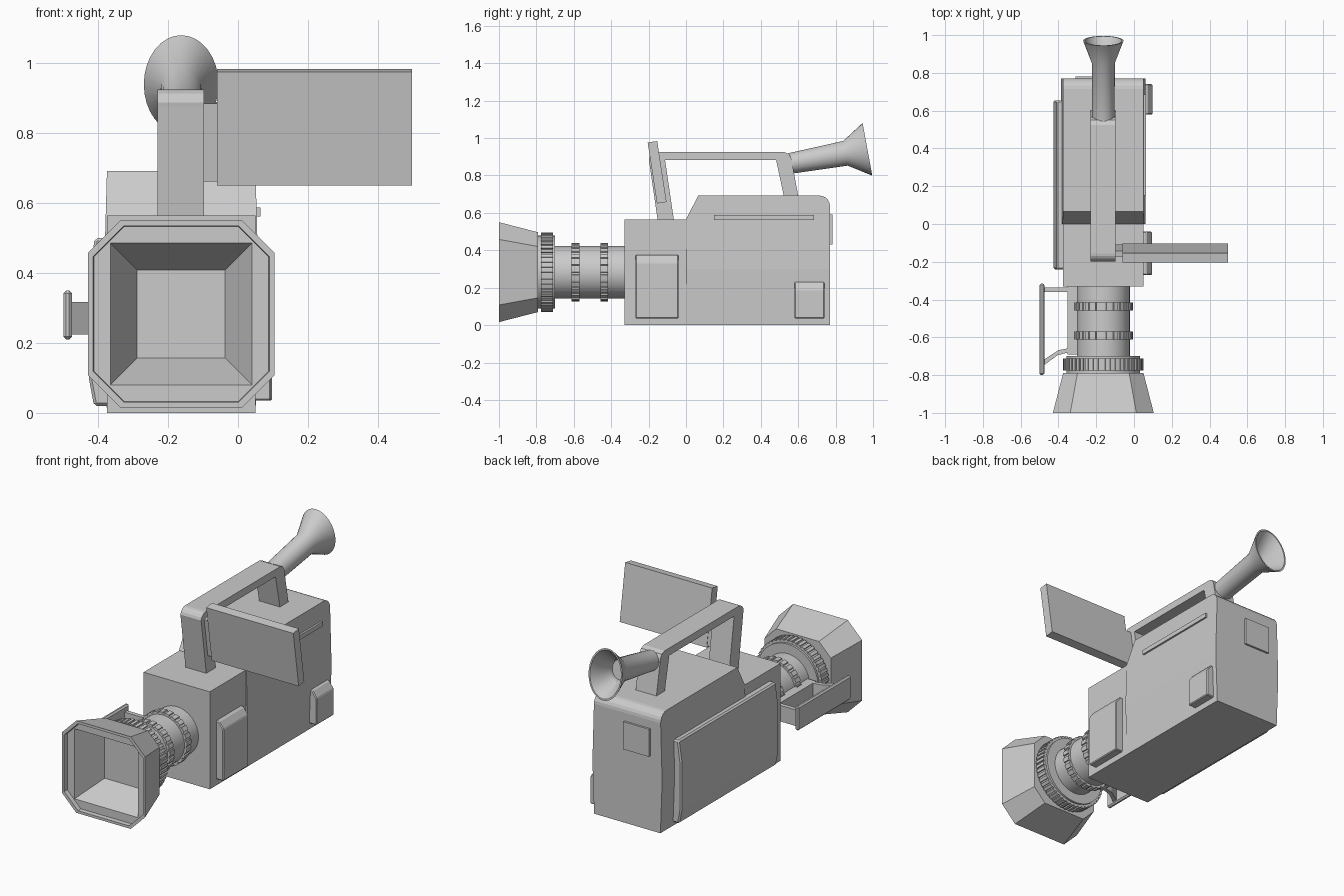
import bpy, bmesh, math
from mathutils import Vector

if "Cube" in bpy.data.objects:
    bpy.data.objects.remove(bpy.data.objects["Cube"])

CX, LZ = -0.1625, 0.283   # body centre line, lens axis height


def finish(name, bm, smooth=False, bevel=0):
    bmesh.ops.remove_doubles(bm, verts=bm.verts[:], dist=1e-5)
    bmesh.ops.recalc_face_normals(bm, faces=bm.faces[:])
    me = bpy.data.meshes.new(name)
    bm.to_mesh(me)
    bm.free()
    ob = bpy.data.objects.new(name, me)
    bpy.context.collection.objects.link(ob)
    if smooth:
        bpy.ops.object.select_all(action='DESELECT')
        ob.select_set(True)
        bpy.context.view_layer.objects.active = ob
        bpy.ops.object.shade_smooth_by_angle(angle=math.radians(30))
    if bevel:
        m = ob.modifiers.new("edge", 'BEVEL')
        m.width, m.segments = bevel, 1
    return ob


def loft_bm(rings, closed=False):
    """Skin equal-count rings; cap the ends, or join last ring to first."""
    bm = bmesh.new()
    vs = [[bm.verts.new(p) for p in r] for r in rings]
    n = len(vs[0])
    pairs = list(zip(vs, vs[1:])) + ([(vs[-1], vs[0])] if closed else [])
    for a, b in pairs:
        for i in range(n):
            j = (i + 1) % n
            bm.faces.new((a[i], a[j], b[j], b[i]))
    if not closed:
        bm.faces.new(vs[0])
        bm.faces.new(vs[-1])
    return bm


def prism_bm(pts, axis, lo, hi):
    def place(p, t):
        return {'x': (t, p[0], p[1]), 'y': (p[0], t, p[1]), 'z': (p[0], p[1], t)}[axis]
    return loft_bm([[place(p, t) for p in pts] for t in (lo, hi)])


def prism(name, pts, axis, lo, hi, bevel=0):
    return finish(name, prism_bm(pts, axis, lo, hi), bevel=bevel)


def box(name, x, y, z, bevel=0):
    return prism(name, [(x[0], y[0]), (x[1], y[0]), (x[1], y[1]), (x[0], y[1])], 'z', *z, bevel=bevel)


def arc(cx, cy, r, a0, a1, n=5):
    return [(cx + r * math.cos(math.radians(a0 + (a1 - a0) * i / n)),
             cy + r * math.sin(math.radians(a0 + (a1 - a0) * i / n))) for i in range(n + 1)]


def lens_ring(y, r, n=48):
    return [(CX + r * math.cos(2 * math.pi * i / n), y, LZ + r * math.sin(2 * math.pi * i / n))
            for i in range(n)]


# Main body: front block and taller rear with slightly bulging sides
box("body_front", (-0.375, 0.05), (-0.33, 0.02), (0, 0.565))
bm = prism_bm([(0, 0), (0, 0.565), (0.065, 0.692)] + arc(0.715, 0.637, 0.055, 90, 0) + [(0.77, 0)],
              'x', -0.375, 0.05)
bmesh.ops.bisect_plane(bm, geom=bm.verts[:] + bm.edges[:] + bm.faces[:],
                       plane_co=(0, 0, 0.3), plane_no=(0, 0, 1))
for v in bm.verts:
    t = v.co.z / 0.3 if v.co.z < 0.3 else (0.692 - v.co.z) / 0.392
    v.co.x += math.copysign(0.011 * t, v.co.x - CX)
finish("body_rear", bm)

# Side and back panels
prism("left_panel", [(-0.36, 0.02), (-0.412, 0.02), (-0.427, 0.1), (-0.427, 0.38), (-0.41, 0.5), (-0.36, 0.5)],
      'y', -0.24, 0.655, bevel=0.008)
for name, y, top, out in (("front_right_panel", (-0.27, -0.04), 0.375, 0.095),
                          ("rear_right_panel", (0.58, 0.74), 0.23, 0.098)):
    prism(name, [(0.03, 0.035), (out, 0.035), (out, top - 0.04), (out - 0.028, top), (0.03, top)],
          'y', *y, bevel=0.005)
box("right_rail", (0.03, 0.064), (0.15, 0.685), (0.562, 0.588))
box("back_panel", (-0.31, -0.145), (0.76, 0.782), (0.43, 0.59))

# Carrying handle arch
prism("carry_handle",
      [(-0.15, 0.55), (-0.197, 0.875)] + arc(-0.155, 0.88, 0.045, 170, 90, 4) +
      [(0.525, 0.925), (0.55, 0.915), (0.562, 0.895), (0.602, 0.68), (0.525, 0.68), (0.482, 0.882),
       (-0.112, 0.882), (-0.063, 0.55)], 'x', -0.23, -0.097)

# Leaning flip-out screen and hinge
prism("screen", [(-0.205, 0.976), (-0.154, 0.984), (-0.104, 0.658), (-0.155, 0.65)], 'x', -0.06, 0.498)
prism("screen_hinge", [(-0.172, 0.885), (-0.142, 0.89), (-0.108, 0.667), (-0.138, 0.662)],
      'x', -0.11, -0.05)

# Viewfinder tube with hollow oval eyecup
p0, p1 = Vector((CX, 0.5, 0.854)), Vector((CX, 0.97, 0.94))
d = (p1 - p0).normalized()
up = Vector((1, 0, 0)).cross(d)
L = (p1 - p0).length


def eye_ring(t, rx, rz, n=32):
    return [p0 + d * t + Vector((1, 0, 0)) * rx * math.cos(2 * math.pi * i / n)
            + up * rz * math.sin(2 * math.pi * i / n) for i in range(n)]


finish("viewfinder", loft_bm([eye_ring(0.05, 0.06, 0.055), eye_ring(L - 0.12, 0.061, 0.067),
                              eye_ring(L, 0.107, 0.143), eye_ring(L, 0.098, 0.134),
                              eye_ring(L - 0.11, 0.053, 0.058), eye_ring(L - 0.14, 0.052, 0.056)]),
       smooth=True)

# Lens barrel with stepped collar
finish("lens_barrel", loft_bm([lens_ring(-0.3, 0.14), lens_ring(-0.70, 0.14), lens_ring(-0.70, 0.195),
                               lens_ring(-0.795, 0.195)]), smooth=True)


# Knurled focus rings
def knurled(name, y0, y1, r, teeth, depth=0.007):
    def ring(y):
        pts = []
        for i in range(teeth):
            for f, rr in ((0, r), (0.6, r), (0.65, r - depth), (0.95, r - depth)):
                a = 2 * math.pi * (i + f) / teeth
                pts.append((CX + rr * math.cos(a), y, LZ + rr * math.sin(a)))
        return pts
    finish(name, loft_bm([ring(y0), ring(y1)]))


knurled("focus_ring", -0.775, -0.712, 0.213, 48)
knurled("zoom_ring", -0.612, -0.57, 0.156, 24)
knurled("iris_ring", -0.458, -0.416, 0.156, 24)


# Lens hood: chamfered square shell with square funnel inside
def hood_ring(y, h, c):
    k = h - c
    return [(CX + x, y, LZ + z) for x, z in
            ((-k, -h), (k, -h), (h, -k), (h, k), (k, h), (-k, h), (-h, k), (-h, -k))]


finish("lens_hood", loft_bm([hood_ring(-0.79, 0.213, 0.076), hood_ring(-1.0, 0.267, 0.092),
                             hood_ring(-1.0, 0.252, 0.088), hood_ring(-0.975, 0.25, 0.087),
                             hood_ring(-0.975, 0.203, 0), hood_ring(-0.81, 0.126, 0)]))

# Side grip: outer plate, two arms and mount beside the lens
box("grip_plate", (-0.5, -0.475), (-0.8, -0.315), (0.21, 0.35), bevel=0.008)
box("grip_rear_arm", (-0.48, -0.33), (-0.36, -0.335), (0.225, 0.318))
prism("grip_front_arm", [(-0.48, -0.75), (-0.405, -0.695), (-0.33, -0.675), (-0.33, -0.655),
                         (-0.4, -0.668), (-0.48, -0.72)], 'z', 0.225, 0.318)
box("grip_mount", (-0.352, -0.29), (-0.69, -0.3), (0.225, 0.318))
